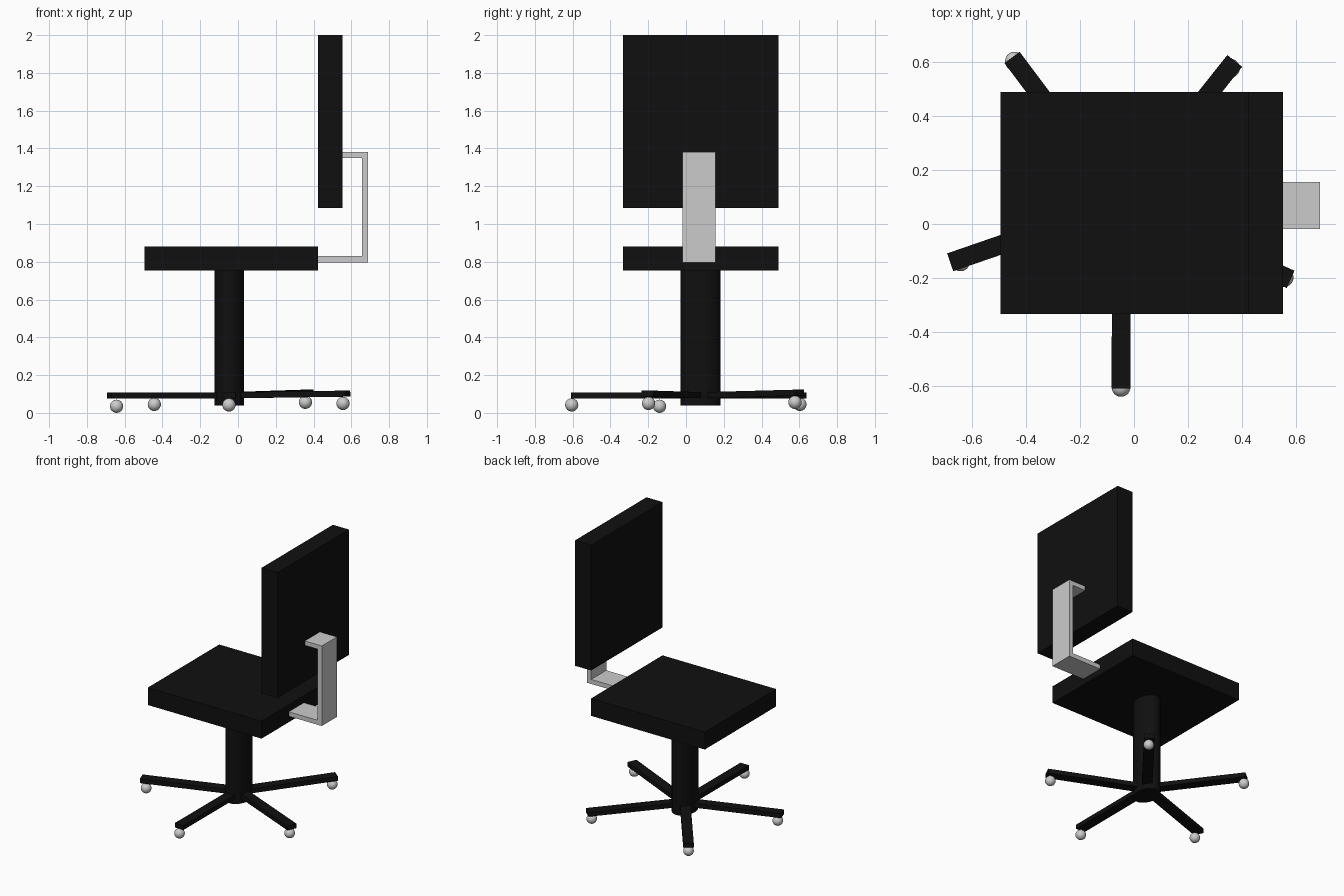
import bpy, bmesh
from math import atan2
from mathutils import Vector, Matrix

if "Cube" in bpy.data.objects:
    bpy.data.objects.remove(bpy.data.objects["Cube"])

black = bpy.data.materials.new("black")
black.diffuse_color = (0.005, 0.005, 0.005, 1)
black.use_nodes = True
black.node_tree.nodes["Principled BSDF"].inputs["Base Color"].default_value = black.diffuse_color


def finish(name, bm, mat=None):
    bmesh.ops.recalc_face_normals(bm, faces=bm.faces)
    me = bpy.data.meshes.new(name)
    bm.to_mesh(me)
    bm.free()
    if mat:
        me.materials.append(mat)
    ob = bpy.data.objects.new(name, me)
    bpy.context.collection.objects.link(ob)
    return ob


def box(name, lo, hi, mat=None):
    lo, hi = Vector(lo), Vector(hi)
    bm = bmesh.new()
    bmesh.ops.create_cube(bm, size=1, matrix=Matrix.Translation((lo + hi) / 2)
                          @ Matrix.Diagonal((*(hi - lo), 1)))
    return finish(name, bm, mat)


def smooth(ob):
    bpy.ops.object.select_all(action='DESELECT')
    ob.select_set(True)
    bpy.context.view_layer.objects.active = ob
    bpy.ops.object.shade_smooth_by_angle()


# Cushions
box("seat", (-0.495, -0.333, 0.754), (0.423, 0.49, 0.881), black)
box("backrest", (0.423, -0.333, 1.085), (0.552, 0.49, 2.0), black)

# C-shaped bracket joining seat and backrest, extruded along y
profile = [(0.42, 0.797), (0.689, 0.797), (0.689, 1.381), (0.55, 1.381),
           (0.55, 1.349), (0.656, 1.349), (0.656, 0.83), (0.42, 0.83)]
bm = bmesh.new()
face = bm.faces.new([bm.verts.new((x, -0.018, z)) for x, z in profile])
ext = bmesh.ops.extrude_face_region(bm, geom=[face])
bmesh.ops.translate(bm, vec=(0, 0.174, 0),
                    verts=[v for v in ext["geom"] if isinstance(v, bmesh.types.BMVert)])
finish("back_bracket", bm)

# Oval column
cx, cy = -0.046, 0.077
bm = bmesh.new()
bmesh.ops.create_cone(bm, cap_ends=True, segments=32, radius1=1, radius2=1, depth=1,
                      matrix=Matrix.Translation((cx, cy, 0.398))
                      @ Matrix.Diagonal((0.078, 0.106, 0.716, 1)))
smooth(finish("column", bm, black))

# Five legs: outer end centre, then its caster centre
legs = [((-0.048, -0.61, 0.093), (-0.048, -0.605, 0.042)),
        ((-0.681, -0.142, 0.093), (-0.643, -0.14, 0.035)),
        ((-0.452, 0.617, 0.093), (-0.443, 0.603, 0.045)),
        ((0.373, 0.604, 0.107), (0.357, 0.577, 0.056)),
        ((0.58, -0.205, 0.102), (0.556, -0.198, 0.05))]
hub = Vector((cx, cy, 0.093))
for i, (end, caster) in enumerate(legs, 1):
    d = Vector(end) - hub
    rot = Matrix.Rotation(atan2(d.y, d.x), 4, 'Z') @ \
        Matrix.Rotation(-atan2(d.z, d.xy.length), 4, 'Y')
    bm = bmesh.new()
    bmesh.ops.create_cube(bm, size=1, matrix=Matrix.Translation(hub + d / 2) @ rot
                          @ Matrix.Diagonal((d.length, 0.07, 0.032, 1)))
    finish(f"leg_{i}", bm, black)

    bm = bmesh.new()
    bmesh.ops.create_uvsphere(bm, u_segments=24, v_segments=12, radius=0.035,
                              matrix=Matrix.Translation(caster))
    smooth(finish(f"caster_{i}", bm))
